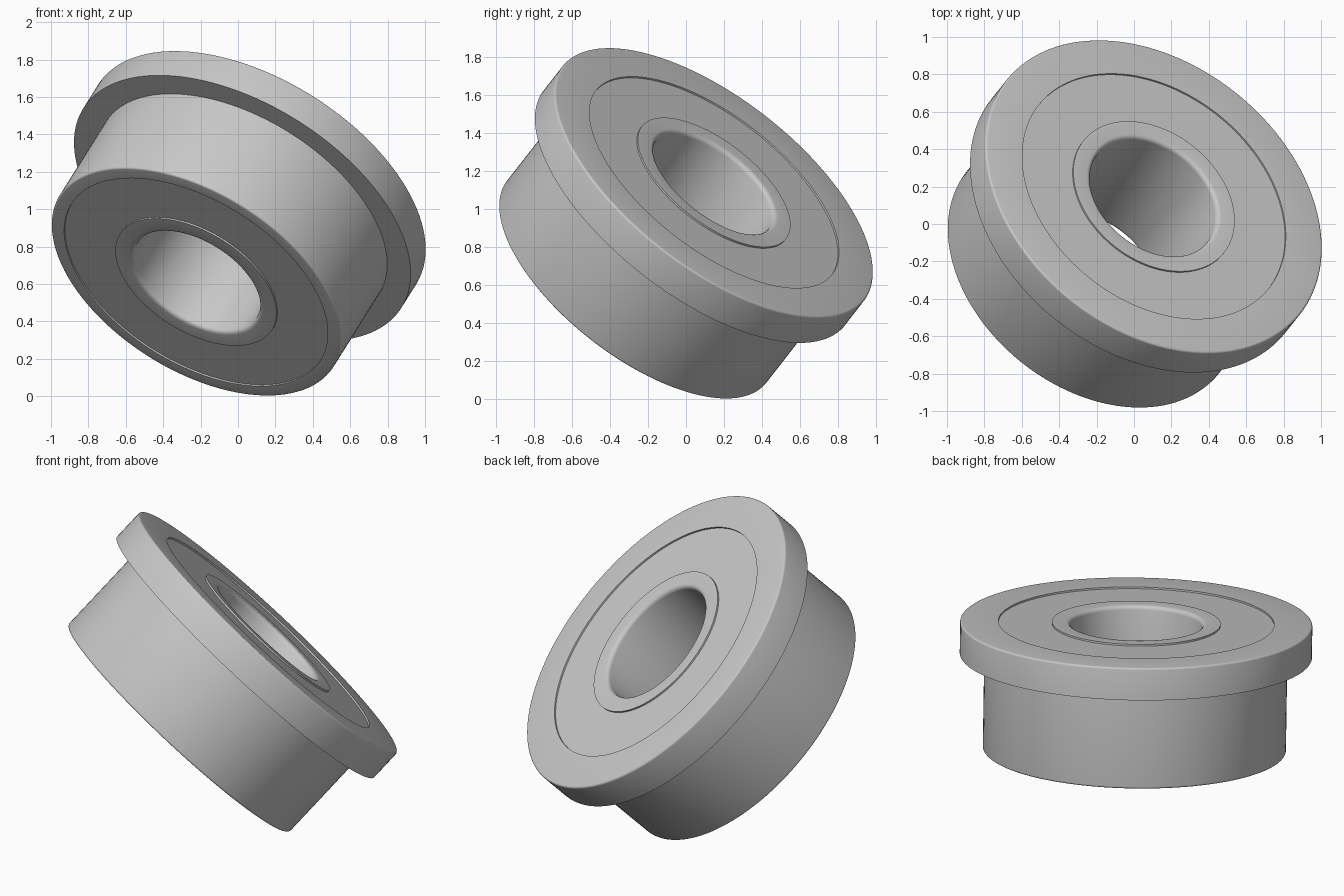
import bpy
import bmesh
import math
from mathutils import Matrix, Vector

old = bpy.data.objects.get("Cube")
if old:
    bpy.data.objects.remove(old, do_unlink=True)

# Main dimensions
SEGMENTS = 128
HEIGHT = 0.75
FLANGE = 0.19
R_FLANGE, R_BODY, R_BORE = 1.004, 0.864, 0.375
R_SHIELD, R_INNER = 0.786, 0.481
RECESS = 0.01
EDGE = 0.012
LIP = 0.025

# Tilted placement of the whole bearing
AXIS = Vector((0.443, 0.551, 0.707)).normalized()
PLACE = (Matrix.Translation((-0.225, -0.265, 0.61))
         @ AXIS.to_track_quat("Z", "Y").to_matrix().to_4x4())

steel = bpy.data.materials.new("steel grey")
steel.use_nodes = True
GREY = (0.58, 0.58, 0.58, 1)
steel.diffuse_color = GREY
steel.node_tree.nodes["Principled BSDF"].inputs["Base Color"].default_value = GREY


def fillet(r, z, size, start):
    """Quarter-round corner points, centred on (r, z), beginning at angle start."""
    angles = [math.radians(start + 90 * i / 4) for i in range(5)]
    return [(r + size * math.cos(a), z + size * math.sin(a)) for a in angles]


def lathe(name, profile):
    """Spin a closed (radius, height) profile, listed counter-clockwise."""
    bm = bmesh.new()
    rings = []
    for i in range(SEGMENTS):
        a = math.tau * i / SEGMENTS
        rings.append([bm.verts.new((r * math.cos(a), r * math.sin(a), z))
                      for r, z in profile])
    for i, ring in enumerate(rings):
        nxt = rings[(i + 1) % SEGMENTS]
        for j in range(len(profile)):
            k = (j + 1) % len(profile)
            bm.faces.new((ring[j], nxt[j], nxt[k], ring[k]))
    bmesh.ops.recalc_face_normals(bm, faces=bm.faces)
    mesh = bpy.data.meshes.new(name)
    bm.to_mesh(mesh)
    bm.free()
    mesh.materials.append(steel)
    obj = bpy.data.objects.new(name, mesh)
    bpy.context.collection.objects.link(obj)
    obj.matrix_world = PLACE
    bpy.ops.object.select_all(action="DESELECT")
    obj.select_set(True)
    bpy.context.view_layer.objects.active = obj
    bpy.ops.object.shade_smooth_by_angle(angle=math.radians(30))
    return obj


# Outer ring with flange at the top
lathe("flanged_outer_ring",
      [(R_SHIELD, 0)]
      + fillet(R_BODY - EDGE, EDGE, EDGE, -90)
      + [(R_BODY, HEIGHT - FLANGE), (R_FLANGE, HEIGHT - FLANGE)]
      + fillet(R_FLANGE - EDGE, HEIGHT - EDGE, EDGE, 0)
      + [(R_SHIELD, HEIGHT)])

# Inner ring with rounded bore edges
lathe("inner_ring",
      [(R_INNER, 0), (R_INNER, HEIGHT)]
      + fillet(R_BORE + LIP, HEIGHT - LIP, LIP, 90)
      + fillet(R_BORE + LIP, LIP, LIP, 180))

# Slightly recessed shields closing both sides
for name, low in (("lower_shield", RECESS), ("upper_shield", HEIGHT - 3 * RECESS)):
    high = low + 2 * RECESS
    lathe(name, [(R_INNER, low), (R_SHIELD, low), (R_SHIELD, high), (R_INNER, high)])
